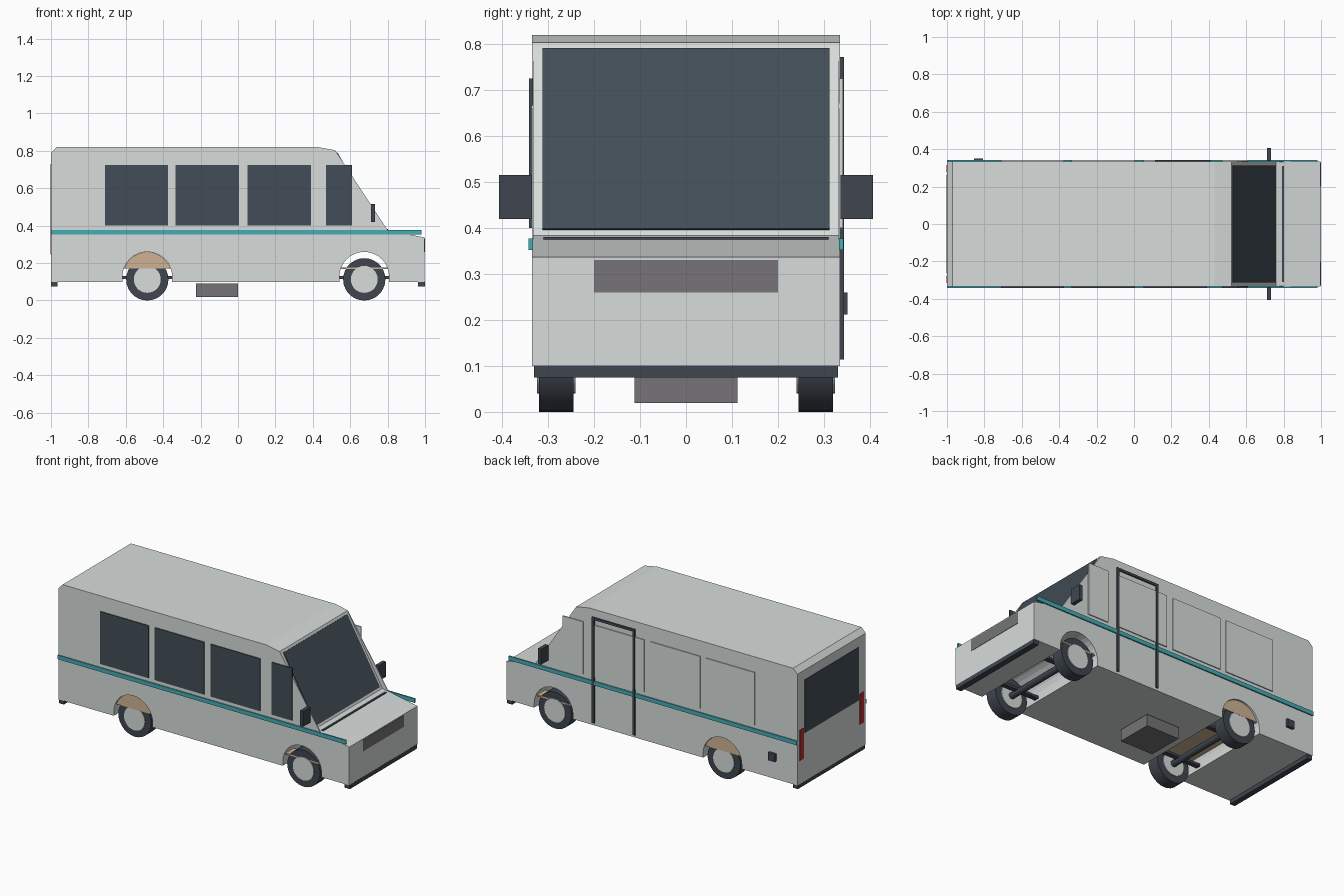
import bpy
import bmesh
from math import pi, cos, sin

cube = bpy.data.objects.get("Cube")
if cube:
    bpy.data.objects.remove(cube)


def material(name, r, g, b):
    m = bpy.data.materials.new(name)
    m.use_nodes = True
    m.diffuse_color = (r, g, b, 1)
    m.node_tree.nodes["Principled BSDF"].inputs["Base Color"].default_value = (r, g, b, 1)
    return m


WHITE = material("pale grey paint", 0.68, 0.72, 0.71)
GLASS = material("dark glass", 0.055, 0.075, 0.095)
RUBBER = material("black rubber", 0.05, 0.062, 0.08)
GREY = material("mid grey", 0.18, 0.175, 0.18)
TEAL = material("teal stripe", 0.06, 0.42, 0.46)
TAN = material("tan liner", 0.62, 0.45, 0.29)
RED = material("red lamp", 0.5, 0.03, 0.03)

HALF = 0.335
REAR_AXLE, FRONT_AXLE, WHEEL_R = -0.485, 0.675, 0.113


def finish(name, bm, mat):
    bmesh.ops.recalc_face_normals(bm, faces=bm.faces)
    mesh = bpy.data.meshes.new(name)
    bm.to_mesh(mesh)
    bm.free()
    mesh.materials.append(mat)
    ob = bpy.data.objects.new(name, mesh)
    bpy.context.collection.objects.link(ob)
    return ob


def box(name, x, y, z, mat):
    """Box from (low, high) ranges."""
    bm = bmesh.new()
    bmesh.ops.create_cube(bm, size=1)
    for v in bm.verts:
        for i, (lo, hi) in enumerate((x, y, z)):
            v.co[i] = (lo + hi) / 2 + v.co[i] * (hi - lo)
    return finish(name, bm, mat)


def prism(name, profile, y0, y1, mat):
    """Side profile in x, z extruded across the width."""
    bm = bmesh.new()
    face = bm.faces.new([bm.verts.new((x, y0, z)) for x, z in profile])
    ext = bmesh.ops.extrude_face_region(bm, geom=[face])["geom"]
    bmesh.ops.translate(bm, vec=(0, y1 - y0, 0),
                        verts=[v for v in ext if isinstance(v, bmesh.types.BMVert)])
    return finish(name, bm, mat)


def arc(cx, cz, r, start, end, n):
    return [(cx + r * cos(start + (end - start) * i / n),
             cz + r * sin(start + (end - start) * i / n)) for i in range(n + 1)]


def disc(name, x, r, y0, y1, mat, n=28):
    ob = prism(name, arc(x, WHEEL_R, r, 0, 2 * pi, n)[:-1], y0, y1, mat)
    for p in ob.data.polygons:
        p.use_smooth = abs(p.normal.y) < 0.5
    ob.data.set_sharp_from_angle(angle=0.6)
    return ob


def arch(cx):
    return [(cx - 0.133, 0.1)] + arc(cx, 0.127, 0.133, pi, 0, 16) + [(cx + 0.133, 0.1)]


# Body shell with wheel arches cut right through
profile = [(-1, 0.1)] + arch(REAR_AXLE) + arch(FRONT_AXLE) + [
    (0.998, 0.1), (0.998, 0.337), (0.76, 0.384), (0.52, 0.803),
    (0.43, 0.82), (-0.97, 0.82), (-1, 0.79)]
prism("body_shell", profile, -HALF, HALF, WHITE)

# Windscreen, lying on the sloping front
bm = bmesh.new()
low, high = (0.754, 0.397), (0.529, 0.79)
corners = [(low, -0.312), (low, 0.312), (high, 0.312), (high, -0.312)]
face = bm.faces.new([bm.verts.new((x + 0.003, y, z + 0.002)) for (x, z), y in corners])
solid = bmesh.ops.extrude_face_region(bm, geom=[face])["geom"]
bmesh.ops.translate(bm, vec=(-0.006, 0, -0.004),
                    verts=[v for v in solid if isinstance(v, bmesh.types.BMVert)])
finish("windscreen", bm, GLASS)
box("wiper_bar", (0.79, 0.803), (-0.31, 0.31), (0.37, 0.381), RUBBER)

# Side windows, glazed on the right and panelled on the left
for i, span in enumerate([(-0.71, -0.375), (-0.335, 0.005), (0.05, 0.39), (0.47, 0.61)]):
    box(f"side_window_{i + 1}", span, (-0.341, -HALF + 0.002), (0.4, 0.725), GLASS)
    box(f"side_panel_{i + 1}", span, (HALF - 0.002, 0.341), (0.4, 0.725), WHITE)

# Parts mirrored across the width
for s, side in ((-1, "right"), (1, "left")):
    def span(a, b):
        return tuple(sorted((s * a, s * b)))

    prism("pillar_cheek_" + side, [(0.52, 0.803), (0.76, 0.37), (0.8, 0.376)],
          s * 0.331, s * HALF, WHITE)
    box("stripe_" + side, (-1, 0.98), span(0.333, 0.3425), (0.352, 0.377), TEAL)
    box("mirror_" + side, (0.71, 0.732), span(0.336, 0.406), (0.42, 0.515), RUBBER)
    box("tail_lamp_" + side, (-1.003, -0.995), span(0.275, 0.315), (0.245, 0.435), RED)
    box("front_arch_strip_" + side, (0.545, 0.805), span(0.24, 0.32), (0.168, 0.176), TAN)
    for x, end in ((REAR_AXLE, "rear"), (FRONT_AXLE, "front")):
        disc(f"{end}_tyre_{side}", x, WHEEL_R, s * 0.245, s * 0.32, RUBBER)
        disc(f"{end}_hub_{side}", x, 0.072, s * 0.24, s * 0.324, WHITE)
        box(f"{end}_spring_{side}", (x - 0.132, x + 0.132), span(0.17, 0.2),
            (0.115, 0.131), RUBBER)

# Axles and the liner above the rear one
for x, end in ((REAR_AXLE, "rear"), (FRONT_AXLE, "front")):
    disc(end + "_axle", x, 0.02, -0.25, 0.25, RUBBER, 12)
prism("rear_arch_liner", arc(REAR_AXLE, 0.127, 0.132, pi * 0.89, pi * 0.11, 12),
      -0.325, 0.325, TAN)

# Passenger door frame
for x in (0.12, 0.4):
    box("door_post", (x - 0.008, x + 0.008), (0.33, 0.343), (0.115, 0.772), RUBBER)
box("door_header", (0.12, 0.4), (0.33, 0.343), (0.757, 0.772), RUBBER)
box("fuel_flap", (-0.855, -0.808), (0.33, 0.351), (0.212, 0.26), RUBBER)

# Nose, tail and underside fittings
box("grille", (0.99, 1.0), (-0.2, 0.2), (0.26, 0.331), GREY)
box("rear_window", (-1.003, -0.995), (-0.265, 0.265), (0.4, 0.73), GLASS)
box("front_bumper", (0.963, 0.999), (-0.33, 0.33), (0.075, 0.101), RUBBER)
box("rear_bumper", (-0.999, -0.965), (-0.33, 0.33), (0.075, 0.101), RUBBER)
box("under_tank", (-0.225, 0), (-0.112, 0.112), (0.02, 0.092), GREY)
